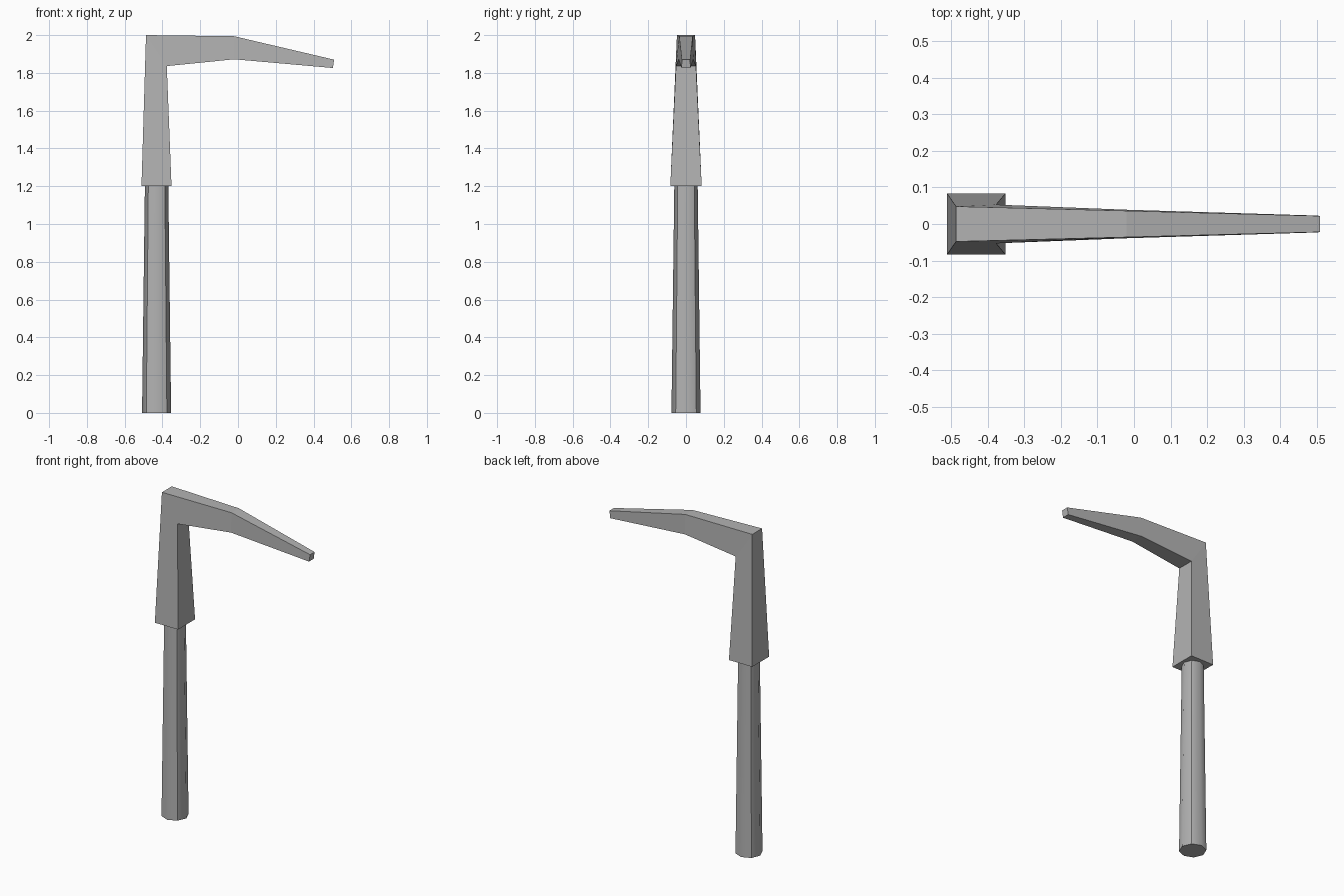
import bpy
import bmesh
import math

cube = bpy.data.objects.get("Cube")
if cube:
    bpy.data.objects.remove(cube, do_unlink=True)

# One plain grey for everything
GREY = (0.45, 0.45, 0.45, 1.0)
grey = bpy.data.materials.new("plain grey")
grey.use_nodes = True
grey.diffuse_color = GREY
grey.node_tree.nodes["Principled BSDF"].inputs["Base Color"].default_value = GREY


def loft(name, rings):
    """Skin a list of equal-sized vertex rings and cap both ends."""
    bm = bmesh.new()
    loops = [[bm.verts.new(p) for p in ring] for ring in rings]
    n = len(loops[0])
    for a, b in zip(loops, loops[1:]):
        for i in range(n):
            j = (i + 1) % n
            bm.faces.new((a[i], a[j], b[j], b[i]))
    bm.faces.new(loops[0])
    bm.faces.new(loops[-1])
    bmesh.ops.recalc_face_normals(bm, faces=bm.faces)
    mesh = bpy.data.meshes.new(name)
    bm.to_mesh(mesh)
    bm.free()
    mesh.materials.append(grey)
    obj = bpy.data.objects.new(name, mesh)
    bpy.context.collection.objects.link(obj)
    return obj


# Tapered octagonal pole
POLE_X = -0.431


def octagon(radius, z):
    return [(POLE_X + radius * math.cos(i * math.pi / 4),
             radius * math.sin(i * math.pi / 4), z) for i in range(8)]


pole = loft("pole", [octagon(0.077, 0.0), octagon(0.062, 1.2)])

# Smooth the pole across each side, keeping the four diagonal edges and caps sharp
mesh = pole.data
for face in mesh.polygons:
    face.use_smooth = len(face.vertices) == 4
for edge in mesh.edges:
    a, b = (mesh.vertices[v].co for v in edge.vertices)
    upright = abs(a.z - b.z) > 0.5
    diagonal = abs(a.y) > 0.01 and abs(a.x - POLE_X) > 0.01
    edge.use_edge_sharp = diagonal or not upright

# Square bracket bending at a mitre into the tapered arm:
# outer x, outer z, outer half width, inner x, inner z, inner half width
SECTIONS = [
    (-0.511, 1.2, 0.083, -0.352, 1.2, 0.083),
    (-0.487, 2.0, 0.048, -0.377, 1.836, 0.053),
    (-0.02, 1.994, 0.036, -0.02, 1.872, 0.039),
    (0.509, 1.87, 0.022, 0.502, 1.826, 0.023),
]
rings = [[(ox, -ow, oz), (ox, ow, oz), (ix, iw, iz), (ix, -iw, iz)]
         for ox, oz, ow, ix, iz, iw in SECTIONS]
loft("bracket_and_arm", rings)
